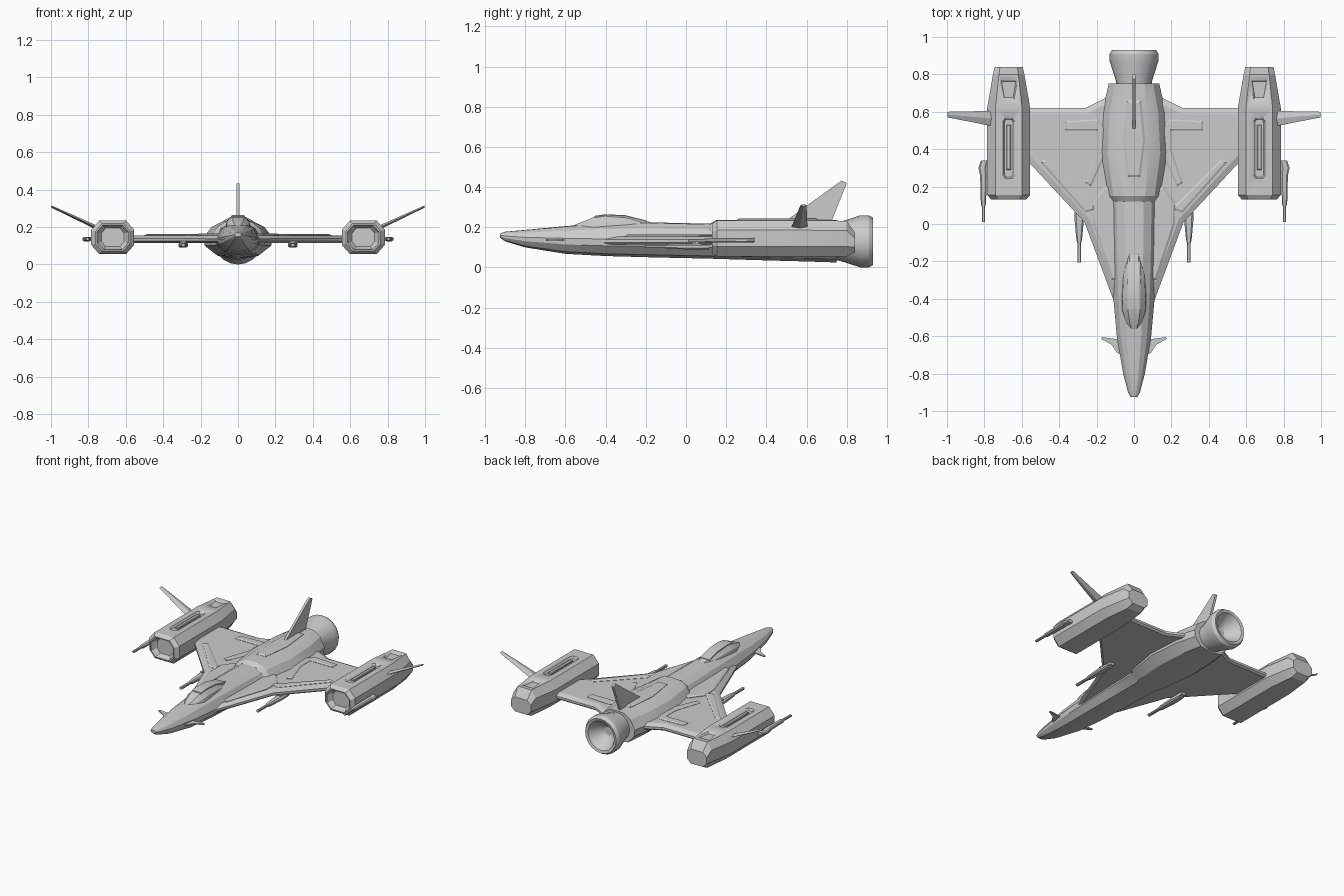
import bpy, bmesh, math
from mathutils import Vector

if "Cube" in bpy.data.objects:
    bpy.data.objects.remove(bpy.data.objects["Cube"])

GREY = (0.6, 0.6, 0.6, 1)
hull = bpy.data.materials.new("light grey hull")
hull.use_nodes = True
hull.diffuse_color = GREY
hull.node_tree.nodes["Principled BSDF"].inputs["Base Color"].default_value = GREY


def loft(name, rings, mirror=False, angle=25):
    """Skin a list of equal-length point rings and cap both ends."""
    bm = bmesh.new()
    loops = [[bm.verts.new(p) for p in ring] for ring in rings]
    n = len(loops[0])
    for a, b in zip(loops, loops[1:]):
        for i in range(n):
            bm.faces.new((a[i], a[(i + 1) % n], b[(i + 1) % n], b[i]))
    bm.faces.new(loops[0][::-1])
    bm.faces.new(loops[-1])
    bmesh.ops.recalc_face_normals(bm, faces=bm.faces)
    me = bpy.data.meshes.new(name)
    bm.to_mesh(me)
    bm.free()
    me.materials.append(hull)
    ob = bpy.data.objects.new(name, me)
    bpy.context.collection.objects.link(ob)
    bpy.ops.object.select_all(action='DESELECT')
    ob.select_set(True)
    bpy.context.view_layer.objects.active = ob
    bpy.ops.object.shade_smooth_by_angle(angle=math.radians(angle))
    if mirror:
        ob.modifiers.new("Mirror", 'MIRROR').use_bisect_axis[0] = False
    return ob


def shrink(pts, d):
    """Offset a convex-ish counter-clockwise outline inwards by d."""
    out = []
    for i, p in enumerate(pts):
        p = Vector(p)
        u = (p - Vector(pts[i - 1])).normalized()
        v = (Vector(pts[(i + 1) % len(pts)]) - p).normalized()
        m = Vector((-u.y - v.y, u.x + v.x))
        out.append(p + m * (2 * d / max(m.length_squared, 0.5)))
    return out


def plate(name, outline, levels, mirror=True):
    """Horizontal slab: each level is (z, inset)."""
    return loft(name, [[(p[0], p[1], z) for p in shrink(outline, d)]
                       for z, d in levels], mirror)


def octagon(cx, y, hw, z0, z1, cut=0.62):
    c, h = (z0 + z1) / 2, (z1 - z0) / 2
    q = [(1, -0.45), (1, 0.45), (cut, 1), (-cut, 1),
         (-1, 0.45), (-1, -0.45), (-cut, -1), (cut, -1)]
    return [(cx + hw * a, y, c + h * b) for a, b in q]


# Fuselage: station, half width, bottom, waist, top
def hull_ring(y, w, zb, zm, zt):
    up, dn = zt - zm, zm - zb
    half = [(0.42, zt - up * 0.04), (0.76, zm + up * 0.66), (1, zm + up * 0.08),
            (0.96, zm - dn * 0.35), (0.62, zb + dn * 0.15)]
    right = [(w * f, y, z) for f, z in half]
    return [(0, y, zt)] + right + [(0, y, zb)] + [(-x, a, z) for x, a, z in right[::-1]]


stations = [(-.925, .018, .148, .16, .17), (-.9, .032, .13, .155, .178),
            (-.8, .058, .1, .147, .187), (-.6, .092, .068, .14, .206),
            (-.4, .11, .057, .135, .222), (-.15, .118, .05, .135, .224),
            (.12, .124, .044, .135, .218), (.15, .145, .043, .135, .236),
            (.38, .185, .036, .135, .236), (.6, .17, .03, .135, .236),
            (.75, .135, .025, .13, .236)]
loft("fuselage", [hull_ring(*s) for s in stations])

# Raised spine panel behind the hump
plate("spine_panel", [(-.035, .25), (.035, .25), (.06, .45), (.04, .66), (-.04, .66), (-.06, .45)],
      [(.22, 0), (.236, 0), (.243, .012)], False)

# Canopy with a raised centre strip
def canopy_ring(y, w, z):
    base = .19
    return [(w, y, base), (w * .9, y, base + (z - base) * .55), (w * .5, y, z),
            (-w * .5, y, z), (-w * .9, y, base + (z - base) * .55), (-w, y, base)]


loft("canopy", [canopy_ring(*c) for c in [(-.57, .02, .205), (-.53, .045, .222),
     (-.46, .066, .25), (-.4, .068, .258), (-.29, .062, .252), (-.16, .045, .222)]])
loft("canopy_frame", [[(x, y, z) for x, z in
     [(.036, t - .03), (.036, t - .004), (.028, t), (-.028, t), (-.036, t - .004), (-.036, t - .03)]]
     for y, t in [(-.455, .257), (-.4, .265), (-.3, .26), (-.2, .235)]])

# Engine nozzle with a hollow bell, turned about y
SIDES = 20
bell = [(.7, .095), (.76, .095), (.87, .13), (.91, .13), (.93, .118),
        (.925, .1), (.86, .06), (.84, .03)]
loft("engine_nozzle", [[(r * math.cos(2 * math.pi * i / SIDES), y,
                         .13 + r * math.sin(2 * math.pi * i / SIDES))
                        for i in range(SIDES)] for y, r in bell])

# Tail fin
fin = [(.48, .22), (.72, .22), (.8, .42), (.775, .433)]
loft("tail_fin", [[(x, y, z) for y, z in fin] for x in (-.008, .008)])

# Delta wings with bevelled rims and raised panels
wing = [(.04, -.44), (.105, -.42), (.265, .01), (.59, .36), (.59, .62), (.26, .62),
        (.14, .68), (.04, .68)]
plate("wing", wing, [(.115, .012), (.125, 0), (.14, 0), (.155, .03)])
plate("wing_root_panel", [(.08, -.3), (.12, -.3), (.22, .0), (.22, .12), (.16, .2), (.08, .2)],
      [(.15, 0), (.158, 0), (.166, .012)])
plate("wing_rear_panel", [(.15, .38), (.23, .2), (.26, .22), (.2, .4), (.2, .5), (.37, .5),
                          (.37, .55), (.19, .56), (.15, .5)], [(.15, 0), (.157, 0), (.162, .008)])
plate("wing_edge_panel", [(.2, .08), (.26, .06), (.5, .33), (.47, .35)],
      [(.15, 0), (.157, 0), (.162, .01)])

# Nose canards
plate("canard", [(.06, -.7), (.09, -.69), (.12, -.645), (.175, -.615), (.17, -.605), (.06, -.62)],
      [(.133, 0), (.141, 0)])

# Wing-tip pods: recessed intake in front, tapered tail
X = .67
pod = loft("wing_pod", [octagon(X, y, hw, a, b) for y, hw, a, b in
           [(.165, .06, .095, .195), (.145, .078, .083, .207), (.13, .084, .079, .211),
            (.13, .092, .072, .218), (.155, .115, .055, .235), (.62, .115, .055, .235),
            (.8, .084, .055, .232), (.84, .075, .075, .175)]])

# Recesses cut into the pod tops
slot = [(X - .035, .26), (X - .02, .24), (X + .02, .24), (X + .035, .26),
        (X + .035, .55), (X + .02, .57), (X - .02, .57), (X - .035, .55)]
vent = [(X - .033, .665), (X + .033, .665), (X + .05, .76), (X + .045, .775),
        (X - .045, .775), (X - .05, .76)]
for name, shape in (("slot_cutter", slot), ("vent_cutter", vent)):
    cutter = plate(name, shape, [(.222, .012), (.24, 0), (.26, 0)], False)
    cutter.hide_render = True
    cutter.hide_set(True)
    cut = pod.modifiers.new(name, 'BOOLEAN')
    cut.operation, cut.object, cut.solver = 'DIFFERENCE', cutter, 'EXACT'
pod.modifiers.new("Mirror", 'MIRROR')
plate("pod_slot_bar", [(X - .012, .29), (X + .012, .29), (X + .012, .53), (X - .012, .53)],
      [(.215, 0), (.23, 0), (.233, .004)])

# Canted pod fins
loft("pod_fin", [[(x, y0, z), (x, (y0 + y1) / 2, z + t), (x, y1, z), (x, (y0 + y1) / 2, z - t)]
     for x, y0, y1, z, t in [(.74, .52, .605, .19, .012), (.998, .57, .6, .31, .006)]], True)


# Guns: a tapered body with a slim barrel
def gun(name, x, y, z, parts):
    loft(name, [octagon(x + dx, y + dy, hw, z - h, z + h) for dy, dx, hw, h in parts], True)


gun("pod_gun", .805, .01, .136, [(0, 0, .009, .007), (.08, 0, .008, .007), (.1, 0, .014, .011),
    (.25, 0, .018, .012), (.29, .005, .022, .012), (.33, -.005, .018, .01)])
gun("wing_gun", .293, -.205, .104, [(0, 0, .01, .008), (.1, 0, .009, .008), (.12, 0, .015, .012),
    (.24, 0, .026, .014), (.32, 0, .02, .014)])
plate("gun_pylon", [(.27, .03), (.31, .03), (.31, .14), (.27, .14)], [(.1, .005), (.125, 0)])
